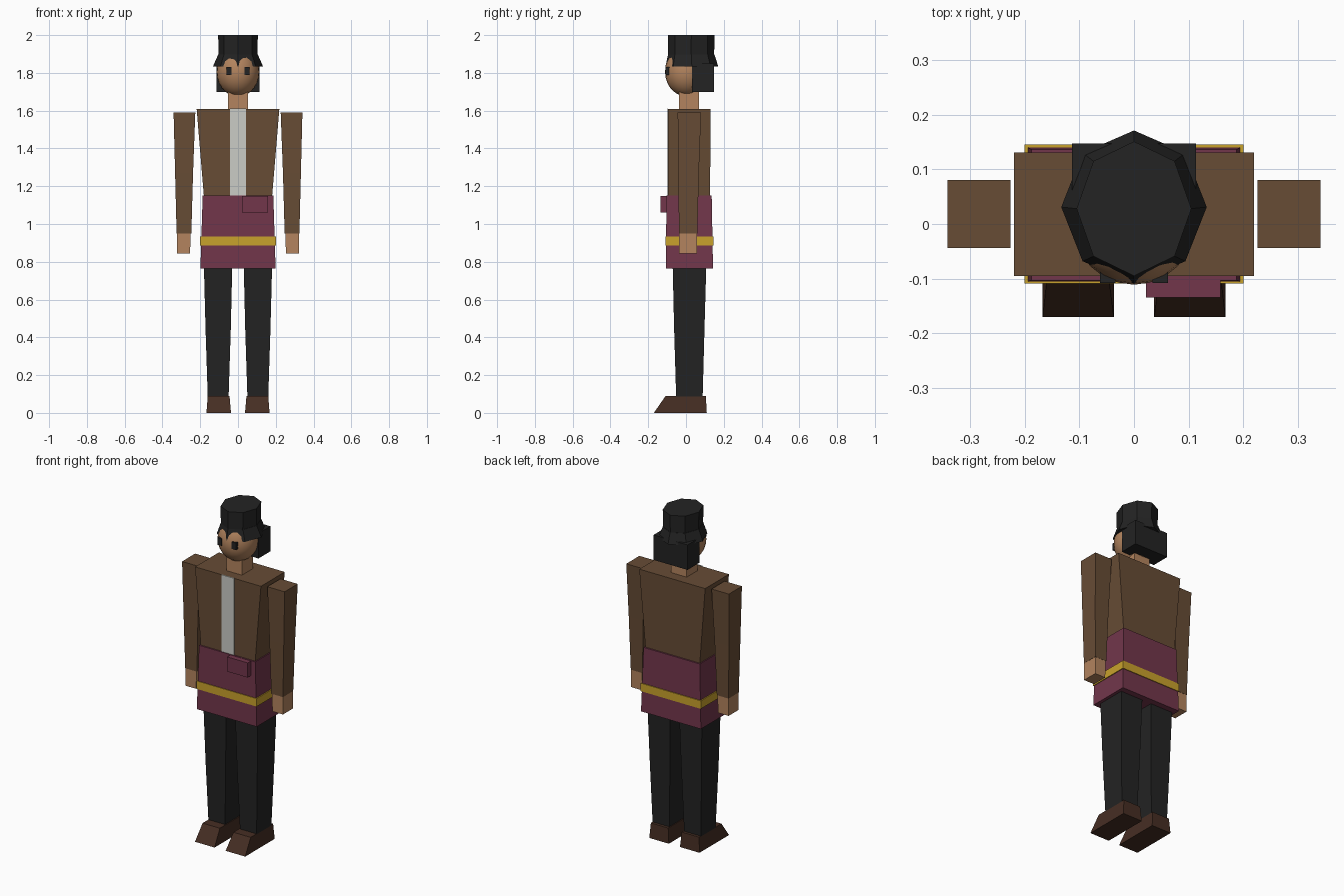
import bpy, bmesh, math

if "Cube" in bpy.data.objects:
    bpy.data.objects.remove(bpy.data.objects["Cube"])


def material(name, hexcode):
    def lin(c):
        c /= 255
        return c / 12.92 if c < 0.04045 else ((c + 0.055) / 1.055) ** 2.4
    m = bpy.data.materials.new(name)
    m.diffuse_color = [lin(int(hexcode[i:i + 2], 16)) for i in (0, 2, 4)] + [1]
    m.use_nodes = True
    m.node_tree.nodes["Principled BSDF"].inputs["Base Color"].default_value = m.diffuse_color
    return m


BROWN = material("brown cloth", "674C35")
PLUM = material("plum cloth", "72364B")
GOLD = material("gold trim", "C9A22C")
BLACK = material("black", "232323")
SKIN = material("skin", "B3845E")
LEATHER = material("dark leather", "462E23")
SHIRT = material("pale shirt", "CBCCC6")


def loft(name, mat, rings):
    """Solid through a stack of rings, each a list of points, bottom to top."""
    bm = bmesh.new()
    rows = [[bm.verts.new(p) for p in ring] for ring in rings]
    n = len(rows[0])
    for a, b in zip(rows, rows[1:]):
        for i in range(n):
            j = (i + 1) % n
            bm.faces.new((a[i], a[j], b[j], b[i]))
    bm.faces.new(rows[0][::-1])
    bm.faces.new(rows[-1])
    bmesh.ops.recalc_face_normals(bm, faces=bm.faces)
    me = bpy.data.meshes.new(name)
    bm.to_mesh(me)
    bm.free()
    me.materials.append(mat)
    ob = bpy.data.objects.new(name, me)
    bpy.context.collection.objects.link(ob)
    return ob


def tapered(name, mat, *levels, side=1):
    """Boxy solid; each level is (z, x0, x1, y0, y1), side=-1 mirrors it in x."""
    return loft(name, mat, [[(side * x0, y0, z), (side * x1, y0, z),
                             (side * x1, y1, z), (side * x0, y1, z)]
                            for z, x0, x1, y0, y1 in levels])


def octagon(z, rx, ry, cy):
    return [(rx * math.cos(i * math.pi / 4), cy + ry * math.sin(i * math.pi / 4), z)
            for i in range(8)]


# Torso, shirt front and neck
tapered("jacket", BROWN, (1.14, -0.18, 0.18, -0.095, 0.127), (1.61, -0.219, 0.219, -0.095, 0.131))
tapered("shirt_front", SHIRT, (1.15, -0.042, 0.042, -0.099, -0.094), (1.612, -0.042, 0.042, -0.099, -0.094))
tapered("neck", SKIN, (1.60, -0.052, 0.052, -0.037, 0.068), (1.72, -0.052, 0.052, -0.037, 0.068))

# Skirt wrap with gold band and pouch
tapered("waist_wrap", PLUM, (0.765, -0.199, 0.199, -0.107, 0.143), (1.15, -0.187, 0.187, -0.103, 0.136))
tapered("gold_band", GOLD, (0.887, -0.2, 0.2, -0.109, 0.145), (0.935, -0.2, 0.2, -0.109, 0.145))
tapered("pouch", PLUM, (1.06, 0.022, 0.158, -0.134, -0.09), (1.148, 0.022, 0.158, -0.134, -0.09))

# Limbs, one per side
for side, tag in ((-1, "left"), (1, "right")):
    tapered(tag + "_sleeve", BROWN, (0.95, 0.247, 0.325, -0.037, 0.06),
            (1.27, 0.238, 0.333, -0.041, 0.068), (1.59, 0.226, 0.341, -0.044, 0.08), side=side)
    tapered(tag + "_hand", SKIN, (0.845, 0.254, 0.324, -0.036, 0.058),
            (0.955, 0.25, 0.324, -0.036, 0.059), side=side)
    tapered(tag + "_trouser_leg", BLACK, (0.08, 0.05, 0.16, -0.052, 0.088),
            (0.45, 0.038, 0.172, -0.063, 0.098), (0.80, 0.03, 0.181, -0.071, 0.108), side=side)
    tapered(tag + "_shoe", LEATHER, (0, 0.037, 0.167, -0.17, 0.11),
            (0.09, 0.045, 0.16, -0.108, 0.105), side=side)
    tapered(tag + "_eye", BLACK, (1.79, 0.034, 0.062, -0.108, -0.08),
            (1.832, 0.034, 0.062, -0.108, -0.08), side=side)

# Head
bpy.ops.mesh.primitive_uv_sphere_add(segments=24, ring_count=14, location=(0, 0.004, 1.805))
head = bpy.context.object
head.name = "head"
head.scale = (0.113, 0.115, 0.13)
bpy.ops.object.transform_apply(location=False, rotation=False, scale=True)
head.data.materials.append(SKIN)
bpy.ops.object.shade_smooth()

# Hair and hat
tapered("hair", BLACK, (1.70, -0.113, 0.113, 0.033, 0.147), (1.85, -0.113, 0.113, 0.033, 0.147))
loft("hat_brim", BLACK, [octagon(1.833, 0.133, 0.14, 0.031), octagon(1.897, 0.105, 0.123, 0.028)])
loft("hat_crown", BLACK, [octagon(1.895, 0.103, 0.122, 0.027), octagon(2.0, 0.105, 0.123, 0.028)])
